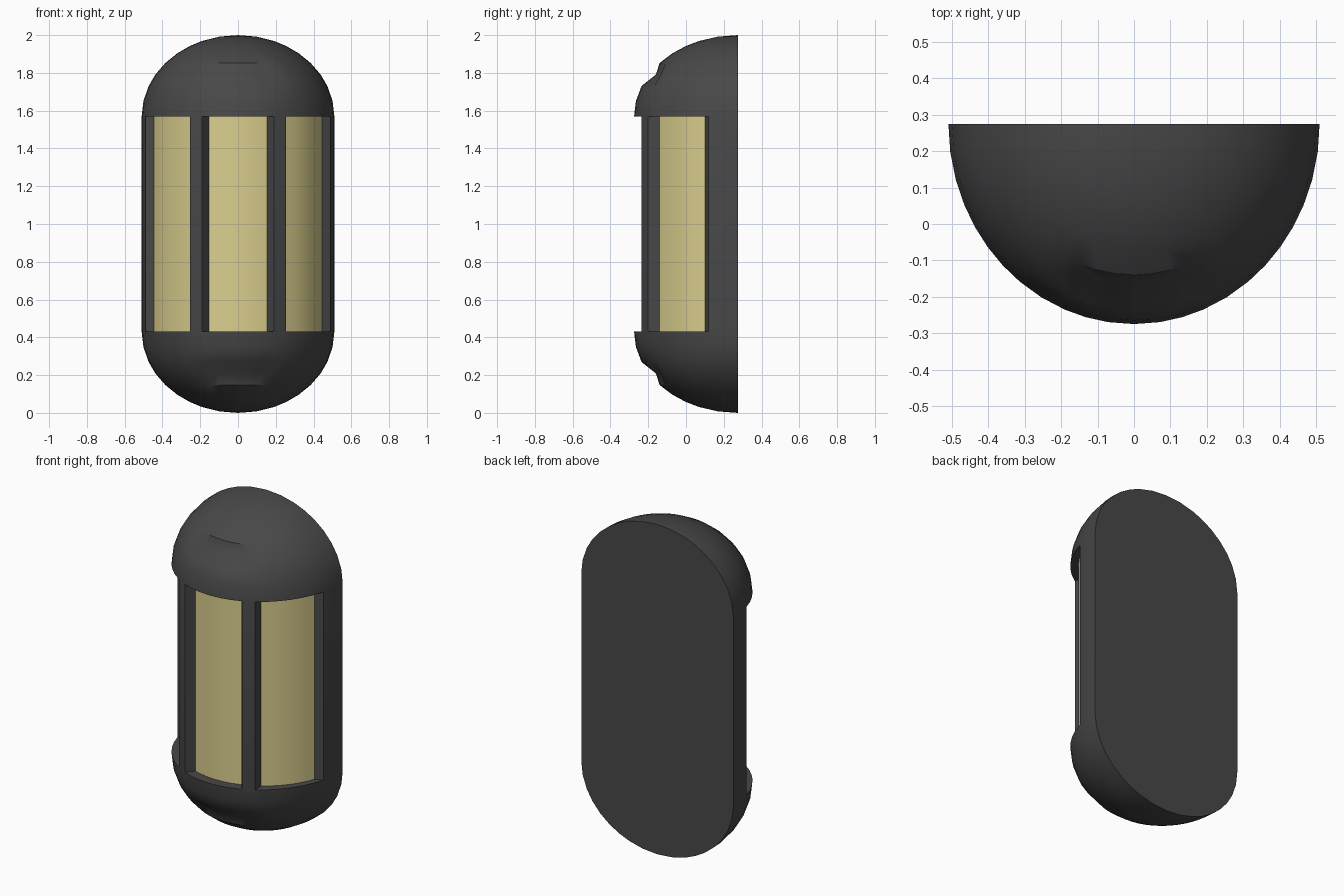
import bpy, bmesh
from math import sin, cos, radians

if "Cube" in bpy.data.objects:
    bpy.data.objects.remove(bpy.data.objects["Cube"])

BACK, Z0, Z1, CAP = 0.275, 0.43, 1.57, 0.43
# plan angles of the half-ellipse (mirrored), latitude angles of the domes
half = [0, 8, 16.4, 24, 31, 38, 45, 52, 60, 68, 75, 82]
PLAN = half + [90] + [180 - a for a in reversed(half)]
LATS = [0, 11, 22, 31, 41, 51, 60, 68, 79, 90]
# windows: outer opening angles -> inner glass angles
WINDOWS = [(16.4, 60, 20.9, 57.9), (68, 112, 71, 109), (120, 163.6, 122.1, 159.1)]


def outer(a, s, z):
    return (0.51 * s * cos(radians(a)), BACK - 0.55 * s * sin(radians(a)), z)


def inner(a, z):
    return (0.475 * cos(radians(a)), BACK - 0.49 * sin(radians(a)), z)


def window_at(a, b):
    for w in WINDOWS:
        if w[0] <= a and b <= w[1]:
            return w
    return None


def remap(a, w):
    return w[2] + (a - w[0]) / (w[1] - w[0]) * (w[3] - w[2])


def quad(bm, *pts):
    bm.faces.new([bm.verts.new(p) for p in pts])


def dome_point(a, t, side):
    s = cos(radians(t))
    if t == 31 and 62 < a < 118:      # shallow dent above the front lip
        s *= 0.92
    z = CAP * sin(radians(t))
    return outer(a, s, Z1 + z if side > 0 else Z0 - z)


def finish(bm, name, mat, angle):
    bmesh.ops.remove_doubles(bm, verts=bm.verts, dist=0.0005)
    bmesh.ops.recalc_face_normals(bm, faces=bm.faces)
    me = bpy.data.meshes.new(name)
    bm.to_mesh(me)
    bm.free()
    ob = bpy.data.objects.new(name, me)
    bpy.context.collection.objects.link(ob)
    me.materials.append(mat)
    bpy.ops.object.select_all(action='DESELECT')
    ob.select_set(True)
    bpy.context.view_layer.objects.active = ob
    bpy.ops.object.shade_smooth_by_angle(angle=radians(angle))
    return ob


def material(name, color):
    m = bpy.data.materials.new(name)
    m.diffuse_color = color
    m.use_nodes = True
    m.node_tree.nodes["Principled BSDF"].inputs["Base Color"].default_value = m.diffuse_color
    return m


dark = material("dark_metal", (0.065, 0.065, 0.065, 1))
warm = material("warm_glass", (0.70, 0.62, 0.27, 1))

body, glass = bmesh.new(), bmesh.new()
for a, b in zip(PLAN, PLAN[1:]):
    # top and bottom domes
    for side in (1, -1):
        for t, u in zip(LATS, LATS[1:]):
            pts = [dome_point(a, t, side), dome_point(b, t, side),
                   dome_point(b, u, side), dome_point(a, u, side)]
            if u == 90:
                pts.pop()
            quad(body, *pts)
    w = window_at(a, b)
    if not w:
        # solid wall and window bars
        quad(body, outer(a, 1, Z0), outer(b, 1, Z0), outer(b, 1, Z1), outer(a, 1, Z1))
        continue
    # recess ledges and the glass behind them
    ia, ib = remap(a, w), remap(b, w)
    for z in (Z0, Z1):
        quad(body, outer(a, 1, z), outer(b, 1, z), inner(ib, z), inner(ia, z))
    quad(glass, inner(ia, Z0), inner(ib, Z0), inner(ib, Z1), inner(ia, Z1))

# side walls of the window recesses
for o0, o1, i0, i1 in WINDOWS:
    for o, i in ((o0, i0), (o1, i1)):
        quad(body, outer(o, 1, Z0), inner(i, Z0), inner(i, Z1), outer(o, 1, Z1))

# flat back plate outline
rim = [dome_point(0, t, 1) for t in LATS] + [dome_point(180, t, 1) for t in reversed(LATS[:-1])]
rim += [dome_point(180, t, -1) for t in LATS] + [dome_point(0, t, -1) for t in reversed(LATS[:-1])]
quad(body, *rim)

finish(body, "lamp_housing", dark, 35)
panes = finish(glass, "glass_panes", warm, 35)

# make the open panes face outward
bm = bmesh.new()
bm.from_mesh(panes.data)
for f in bm.faces:
    c = f.calc_center_median()
    if f.normal.x * c.x + f.normal.y * (c.y - BACK) < 0:
        f.normal_flip()
bm.to_mesh(panes.data)
bm.free()
